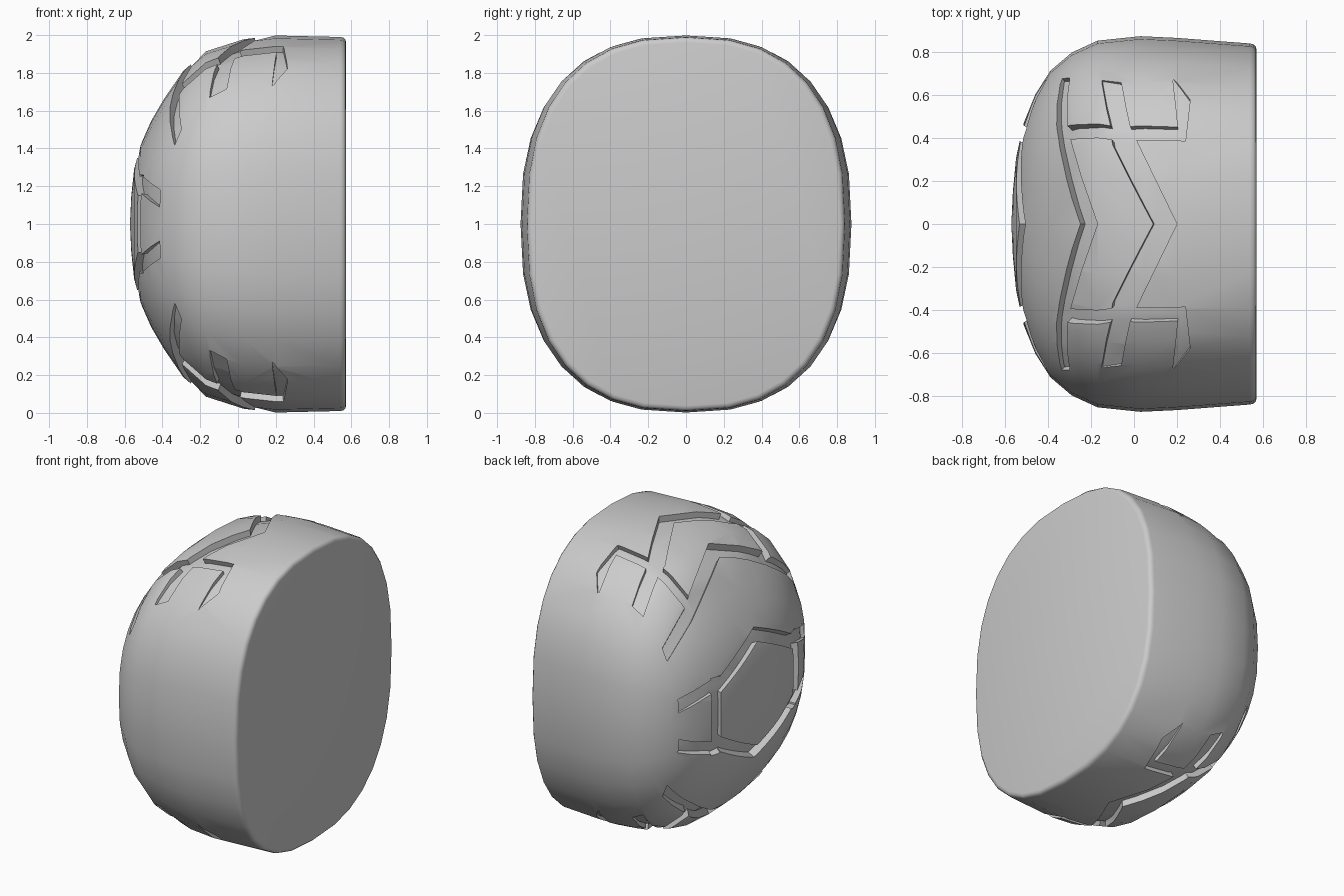
import bpy, bmesh, math
from mathutils import Vector
from mathutils.bvhtree import BVHTree

cube = bpy.data.objects.get("Cube")
if cube:
    bpy.data.objects.remove(cube, do_unlink=True)

grey = bpy.data.materials.new("plain grey")
grey.use_nodes = True
grey.diffuse_color = (0.6, 0.6, 0.6, 1)
grey.node_tree.nodes["Principled BSDF"].inputs["Base Color"].default_value = (0.6, 0.6, 0.6, 1)

SIDES = 32
BACK = 0.572
CENTRE = Vector((0.2, 0, 1))
# Dome rings: x, half width, half height
RINGS = [(BACK, .812, .962), (0.568, .827, .977), (0.557, .838, .987), (0.54, .842, .99),
         (0.2, .868, .998), (0.03, .876, .978), (-0.17, .855, .914), (-0.29, .80, .81),
         (-0.39, .715, .665), (-0.46, .605, .545), (-0.515, .47, .42), (-0.55, .31, .29),
         (-0.565, .15, .15)]


def new_object(name, bm):
    bmesh.ops.recalc_face_normals(bm, faces=bm.faces)
    mesh = bpy.data.meshes.new(name)
    bm.to_mesh(mesh)
    bm.free()
    mesh.materials.append(grey)
    ob = bpy.data.objects.new(name, mesh)
    bpy.context.collection.objects.link(ob)
    return ob


def rounded(t):
    """Point on a rounded-square unit outline."""
    c, s = math.cos(t), math.sin(t)
    return (math.copysign(abs(c) ** 0.8, c), math.copysign(abs(s) ** 0.8, s))


def dome(name, sx=1, sy=1, sz=1):
    bm = bmesh.new()
    loops = []
    for x, hy, hz in RINGS:
        ring = []
        for i in range(SIDES):
            y, z = rounded(2 * math.pi * i / SIDES)
            ring.append(bm.verts.new((BACK + (x - BACK) * sx, y * hy * sy, 1 + z * hz * sz)))
        loops.append(ring)
    tip = bm.verts.new((BACK + (-0.572 - BACK) * sx, 0, 1))
    bm.faces.new(loops[0])
    for a, b in zip(loops, loops[1:]):
        for i in range(SIDES):
            j = (i + 1) % SIDES
            bm.faces.new((a[i], a[j], b[j], b[i]))
    for i in range(SIDES):
        bm.faces.new((loops[-1][i], loops[-1][(i + 1) % SIDES], tip))
    return new_object(name, bm)


def wedge(points, side):
    """Project an outline onto the dome and spread it outward from the centre."""
    bm = bmesh.new()
    inner, outer = [], []
    for u, y in points:
        if side == "end":
            start, aim = Vector((-2, y, 1 + u)), Vector((1, 0, 0))
        else:
            sign = 1 if side == "top" else -1
            start, aim = Vector((u, y, 1 + 2 * sign)), Vector((0, 0, -sign))
        ray = surface.ray_cast(start, aim)[0] - CENTRE
        inner.append(bm.verts.new(CENTRE + ray * 0.8))
        outer.append(bm.verts.new(CENTRE + ray * 1.25))
    bm.faces.new(inner)
    bm.faces.new(outer)
    for i in range(len(points)):
        bm.faces.new((inner[i - 1], inner[i], outer[i], outer[i - 1]))
    bmesh.ops.triangulate(bm, faces=bm.faces[:])
    ob = new_object("groove_cutter", bm)
    ob.hide_render = True
    return ob


def combine(target, other, operation):
    """Apply a boolean and remove the helper; try the second solver if nothing changed."""
    before = len(target.data.polygons)
    for solver in ("MANIFOLD", "EXACT"):
        mod = target.modifiers.new("combine", "BOOLEAN")
        mod.operation = operation
        mod.solver = solver
        mod.object = other
        deps = bpy.context.evaluated_depsgraph_get()
        mesh = bpy.data.meshes.new_from_object(target.evaluated_get(deps))
        target.modifiers.clear()
        if len(mesh.polygons) not in (0, before):
            target.data = mesh
            break
    bpy.data.objects.remove(other, do_unlink=True)


def across(half):
    """Mirror a half path that starts at y = 0."""
    return [(u, -y) for u, y in reversed(half[1:])] + half


def chevron(side_a, side_b):
    return across(side_a) + across(side_b)[::-1]


def flip(points, su, sy):
    return [(u * su, y * sy) for u, y in points]


body = dome("dome_shell")
surface = BVHTree.FromPolygons([v.co for v in body.data.vertices],
                               [p.vertices[:] for p in body.data.polygons])
floor = dome("groove_floor", 0.96, 1.03, 0.96)
floor.hide_render = True

# Chevron grooves, and straight grooves with an end notch, on the crown and underside
tread = [
    chevron([(-.25, 0), (-.36, .45), (-.335, .68)], [(-.17, 0), (-.29, .37), (-.31, .45), (-.30, .68)]),
    chevron([(.09, 0), (-.1, .37), (-.11, .46), (-.15, .67)], [(.2, 0), (.02, .37), (-.02, .46), (-.06, .66)]),
]
straight = [(-.33, .387), (-.05, .387), (.24, .387), (.262, .58), (.18, .68),
            (.205, .452), (-.07, .452), (-.33, .452)]
tread += [flip(straight, 1, sy) for sy in (1, -1)]
outlines = [(points, side) for side in ("top", "underside") for points in tread]

# Grooves framing the six-sided plate on the dome end
hex_edge = chevron([(.35, 0), (.15, .385)], [(.44, 0), (.25, .385)])
upright = [(-.26, .38), (.26, .38), (.26, .45), (-.26, .45)]
branch = [(.17, .43), (.255, .43), (.18, .67), (.09, .67)]
for s in (1, -1):
    outlines += [(flip(hex_edge, s, 1), "end"), (flip(upright, 1, s), "end")]
    outlines += [(flip(branch, s, sy), "end") for sy in (1, -1)]

# Merge all grooves, keep only their shallow part, then cut once
grooves = wedge(*outlines[0])
for points, side in outlines[1:]:
    combine(grooves, wedge(points, side), "UNION")
combine(grooves, floor, "DIFFERENCE")
combine(body, grooves, "DIFFERENCE")

# Smooth dome with crisp groove edges
bpy.ops.object.select_all(action="DESELECT")
body.select_set(True)
bpy.context.view_layer.objects.active = body
bpy.ops.object.shade_smooth_by_angle(angle=math.radians(35))
